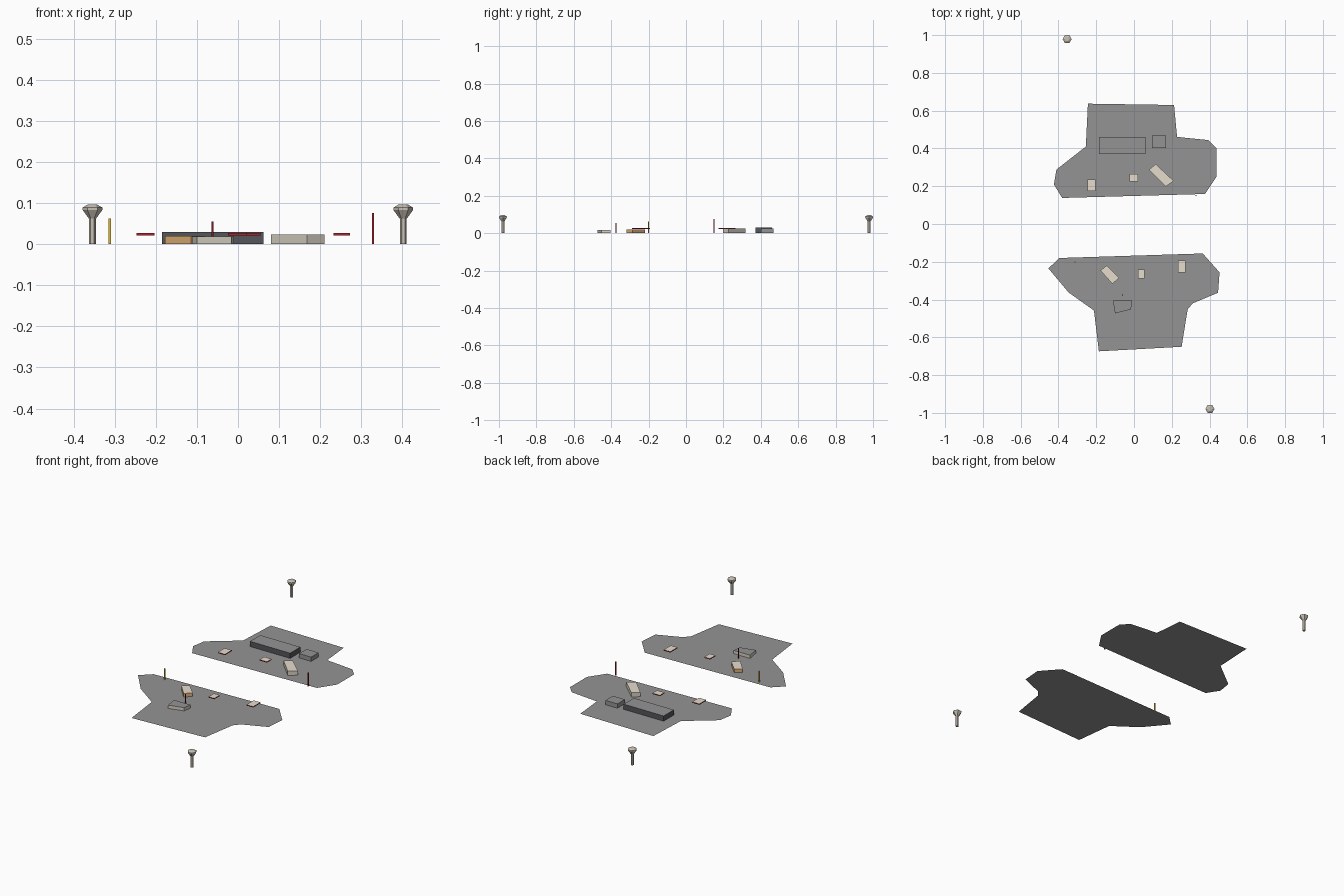
import bpy, bmesh, math

if "Cube" in bpy.data.objects:
    bpy.data.objects.remove(bpy.data.objects["Cube"])

def mat(name, r, g, b):
    m = bpy.data.materials.new(name)
    m.diffuse_color = (r, g, b, 1)
    m.use_nodes = True
    m.node_tree.nodes["Principled BSDF"].inputs["Base Color"].default_value = m.diffuse_color
    return m

GREY = mat("ground grey", 0.295, 0.295, 0.295)
DARK = mat("charcoal", 0.09, 0.092, 0.1)
BEIGE = mat("beige", 0.8, 0.72, 0.61)
STONE = mat("warm stone", 0.68, 0.63, 0.54)
TAN = mat("tan", 0.75, 0.43, 0.18)
RED = mat("red", 0.42, 0.015, 0.025)
MAROON = mat("maroon", 0.2, 0.008, 0.015)
YELLOW = mat("yellow", 0.75, 0.48, 0.03)
METAL = mat("metal", 0.58, 0.53, 0.46)

def link(name, bm, *mats):
    me = bpy.data.meshes.new(name)
    # second material goes on the upward faces
    if len(mats) > 1:
        for f in bm.faces:
            f.material_index = 1 if f.normal.z > 0.5 else 0
    bm.to_mesh(me)
    bm.free()
    for m in mats:
        me.materials.append(m)
    bpy.context.collection.objects.link(bpy.data.objects.new(name, me))

def sheet(name, pts, m):
    bm = bmesh.new()
    f = bm.faces.new([bm.verts.new((x, y, 0)) for x, y in pts])
    f.normal_update()
    if f.normal.z < 0:
        f.normal_flip()
    link(name, bm, m)

def prism(name, pts, z0, z1, *mats):
    bm = bmesh.new()
    lo = [bm.verts.new((x, y, z0)) for x, y in pts]
    hi = [bm.verts.new((x, y, z1)) for x, y in pts]
    bottom = bm.faces.new(lo)
    bm.faces.new(hi)
    n = len(pts)
    for i in range(n):
        j = (i + 1) % n
        bm.faces.new((lo[i], lo[j], hi[j], hi[i]))
    bmesh.ops.recalc_face_normals(bm, faces=bm.faces)
    # blocks standing on the ground need no underside
    if z0 == 0:
        bmesh.ops.delete(bm, geom=[bottom], context='FACES_ONLY')
    link(name, bm, *mats)

def rect(x0, x1, y0, y1):
    return [(x0, y0), (x1, y0), (x1, y1), (x0, y1)]

def post(name, x, y):
    # hexagonal stem flaring into a capped head
    prof = [(0.0085, 0), (0.0085, 0.062), (0.024, 0.083), (0.024, 0.089), (0.012, 0.096)]
    bm = bmesh.new()
    rings = [[bm.verts.new((x + r*math.cos(k*math.pi/3), y + r*math.sin(k*math.pi/3), z))
              for k in range(6)] for r, z in prof]
    bm.faces.new(rings[0])
    bm.faces.new(rings[-1])
    for a, b in zip(rings, rings[1:]):
        for k in range(6):
            j = (k + 1) % 6
            bm.faces.new((a[k], a[j], b[j], b[k]))
    bmesh.ops.recalc_face_normals(bm, faces=bm.faces)
    link(name, bm, METAL)

# two flat ground sheets
sheet("back_ground", [(-0.244, 0.637), (0.212, 0.63), (0.228, 0.461), (0.395, 0.444),
      (0.437, 0.40), (0.437, 0.25), (0.376, 0.159), (-0.38, 0.138), (-0.424, 0.209),
      (-0.411, 0.288), (-0.255, 0.41)], GREY)
sheet("front_ground", [(-0.395, -0.18), (0.364, -0.156), (0.453, -0.256), (0.445, -0.364),
      (0.311, -0.42), (0.284, -0.452), (0.252, -0.65), (-0.186, -0.674), (-0.212, -0.458),
      (-0.347, -0.362), (-0.453, -0.235)], GREY)

# grey-roofed blocks
prism("long_dark_block", rect(-0.185, 0.062, 0.371, 0.461), 0, 0.029, DARK, GREY)
prism("small_grey_block", rect(0.096, 0.17, 0.402, 0.468), 0, 0.024, GREY)
prism("front_block", [(-0.112, -0.405), (-0.01, -0.405), (-0.016, -0.452), (-0.1, -0.473)],
      0, 0.018, STONE, GREY)

# slanted blocks with beige tops
prism("back_slanted_block", [(0.115, 0.317), (0.21, 0.228), (0.168, 0.198), (0.08, 0.288)],
      0, 0.024, STONE, BEIGE)
prism("front_slanted_block", [(-0.144, -0.22), (-0.08, -0.285), (-0.114, -0.317), (-0.178, -0.246)],
      0, 0.02, TAN, BEIGE)

# raised canopies: beige on top, red below
canopies = [(-0.247, -0.203, 0.175, 0.235), (-0.024, 0.022, 0.224, 0.265),
            (0.02, 0.055, -0.288, -0.24), (0.232, 0.273, -0.256, -0.193)]
for i, c in enumerate(canopies):
    prism(f"canopy_{i + 1}", rect(*c), 0.0215, 0.0265, RED, BEIGE)

# thin poles
for name, x, y, h, m in [("yellow_pole", -0.312, -0.2, 0.062, YELLOW),
                         ("red_pole", 0.328, 0.15, 0.076, RED),
                         ("middle_pole", -0.062, -0.375, 0.055, MAROON)]:
    prism(name, rect(x - 0.0025, x + 0.0025, y - 0.0025, y + 0.0025), 0, h, m)

# outlying posts
post("back_post", -0.354, 0.979)
post("front_post", 0.402, -0.979)
